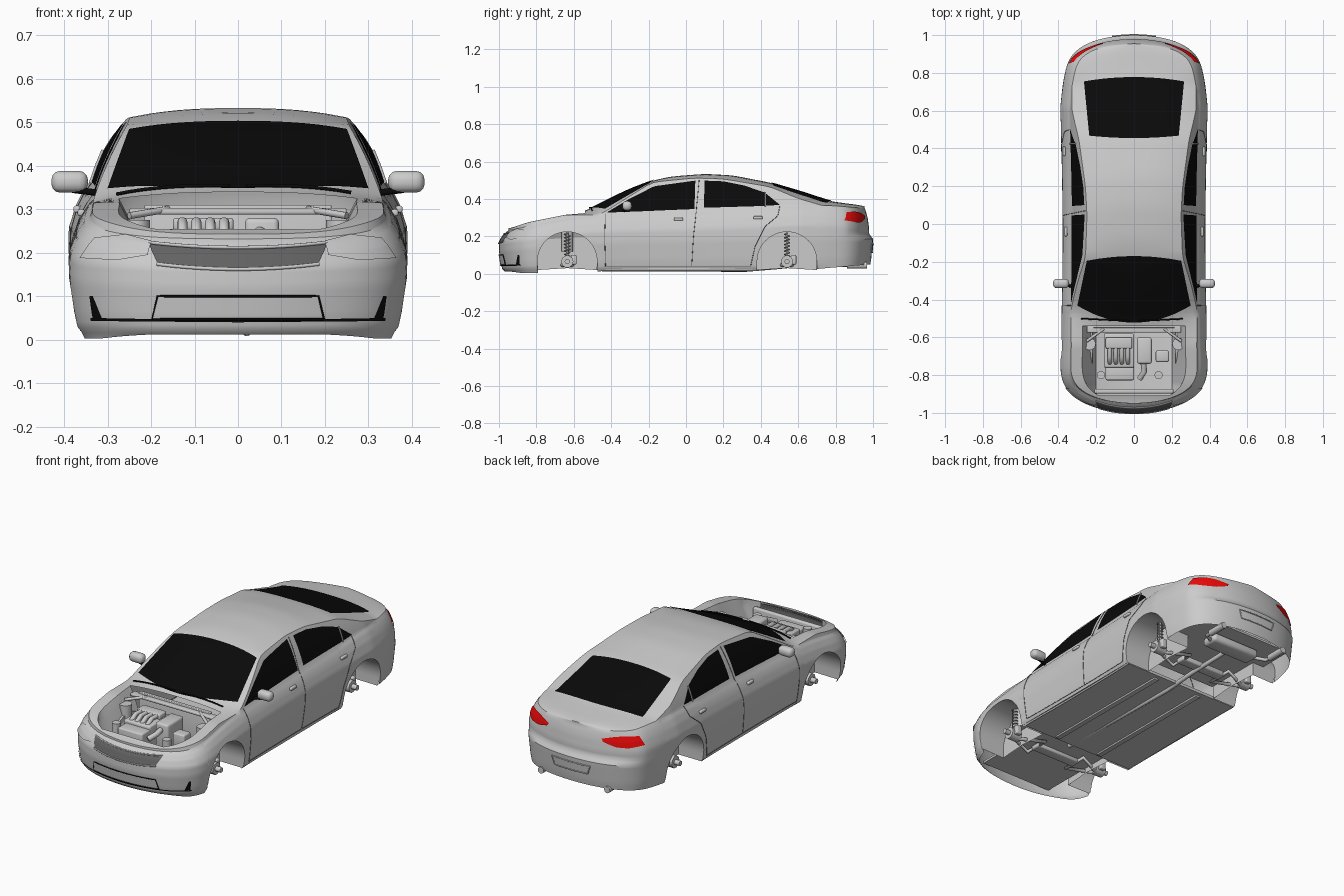
import bpy, bmesh
from math import sin, cos, pi, asin, acos, hypot

if "Cube" in bpy.data.objects:
    bpy.data.objects.remove(bpy.data.objects["Cube"])

def mat(name, c):
    m = bpy.data.materials.new(name)
    m.diffuse_color = (*c, 1)
    m.use_nodes = True
    m.node_tree.nodes["Principled BSDF"].inputs["Base Color"].default_value = m.diffuse_color
    return m
BLACK, RED = mat("black", (.003, .003, .003)), mat("red", (.85, .003, .003))
DARK = mat("dark_grey", (.12, .12, .12))

# --- interpolation helpers
def lerp(tab, v):
    for (a, p), (b, q) in zip(tab, tab[1:]):
        if v <= b:
            return p + (q - p) * max(0, (v - a) / (b - a))
    return tab[-1][1]
def soft(tab, v):
    return sum(lerp(tab, v + d) for d in (-.03, -.015, 0, .015, .03)) / 5
def along(pts, t):
    t *= len(pts) - 1
    i = min(int(t), len(pts) - 2)
    return [a + (b - a) * (t - i) for a, b in zip(pts[i], pts[i + 1])]
def bow(w, y_mid, y_end, n=16):
    return [(w * k, y_mid + (y_end - y_mid) * k * k) for k in (2 * i / n - 1 for i in range(n + 1))]

# --- mesh helpers
def finish(name, bm, material=None, mirror=False, angle=35):
    bmesh.ops.recalc_face_normals(bm, faces=bm.faces)
    me = bpy.data.meshes.new(name)
    bm.to_mesh(me)
    bm.free()
    ob = bpy.data.objects.new(name, me)
    bpy.context.collection.objects.link(ob)
    if material:
        me.materials.append(material)
    bpy.ops.object.select_all(action='DESELECT')
    ob.select_set(True)
    bpy.context.view_layer.objects.active = ob
    bpy.ops.object.shade_smooth_by_angle(angle=angle * pi / 180)
    if mirror:
        ob.modifiers.new("mirror", 'MIRROR')

def grid(name, rows, material=None, mirror=False, keep=lambda i, j: True):
    bm = bmesh.new()
    vs = [[bm.verts.new(p) for p in r] for r in rows]
    for i in range(len(vs) - 1):
        for j in range(len(vs[0]) - 1):
            if keep(i, j):
                bm.faces.new((vs[i][j], vs[i + 1][j], vs[i + 1][j + 1], vs[i][j + 1]))
    bmesh.ops.remove_doubles(bm, verts=bm.verts, dist=1e-4)
    bmesh.ops.delete(bm, geom=[v for v in bm.verts if not v.link_faces], context='VERTS')
    finish(name, bm, material, mirror)

def patch(name, f, low, high, material=None, mirror=False, nu=28, nv=12):
    rows = []
    for i in range(nu + 1):
        a, b = along(low, i / nu), along(high, i / nu)
        rows.append([f(*along([a, b], j / nv)) for j in range(nv + 1)])
    grid(name, rows, material, mirror)

def box(name, c, s, bevel=.008, material=None, mirror=False):
    bm = bmesh.new()
    bmesh.ops.create_cube(bm, size=1)
    for v in bm.verts:
        v.co = [c[k] + v.co[k] * s[k] for k in range(3)]
    if bevel:
        bmesh.ops.bevel(bm, geom=bm.edges[:], offset=bevel, segments=3, profile=.5, affect='EDGES')
    finish(name, bm, material, mirror)

def tube(name, pts, r, material=None, mirror=False):
    cu = bpy.data.curves.new(name, 'CURVE')
    cu.dimensions, cu.bevel_depth, cu.bevel_resolution, cu.use_fill_caps = '3D', r, 3, True
    for sx in ((1, -1) if mirror else (1,)):
        sp = cu.splines.new('POLY')
        sp.points.add(len(pts) - 1)
        for q, p in zip(sp.points, pts):
            q.co = (sx * p[0], p[1], p[2], 1)
    if material:
        cu.materials.append(material)
    bpy.context.collection.objects.link(bpy.data.objects.new(name, cu))

# --- body shape: plan outline, belt line, roof line, pillar line
BELT = [(-1, .23), (-.9, .25), (-.8, .27), (-.6, .303), (-.45, .32), (0, .336), (.4, .352), (.6, .364), (.8, .364), (1, .35)]
ROOF = [(-.95, .24), (-.85, .275), (-.6, .325), (-.52, .343), (-.4, .405), (-.3, .452), (-.18, .498), (-.08, .52),
        (.1, .534), (.25, .526), (.45, .487), (.62, .437), (.77, .388), (.85, .377), (.93, .367), (.97, .357)]
PILLAR = [(-.46, .315), (-.18, .49), (.05, .512), (.2, .507), (.45, .465), (.6, .402), (.78, .35)]
INSET = [(0, .034), (.06, .018), (.2, .01), (.5, 0), (.7, .001), (.85, .018), (.95, .036), (1, .05)]
ARCHES, AR, AZ = (-.635, .54), .16, .064

def ramp(v, a, b):
    return min(1, max(0, (v - a) / (b - a)))
def outline(u):
    if u < 1:
        a = pi / 2 * (1 - u)
        return .39 * cos(a), -.72 - .28 * max(0, sin(a)) ** (2 / 3)
    if u <= 2:
        return .39 - .012 * sin(pi * (u - 1)), -.72 + 1.32 * (u - 1)
    a = pi / 2 * (u - 2)
    y = .6 + .4 * sin(a) ** .42
    return (.39 - .018 * ramp(y, .62, .8)) * cos(a), y
def u_of_y(y):
    if y < -.72:
        return 1 - asin(min(1, ((-.72 - y) / .28) ** 1.5)) * 2 / pi
    return 2 + asin(min(1, ((y - .6) / .4) ** (1 / .42))) * 2 / pi if y > .6 else 1 + (y + .72) / 1.32

def skin(u, z, lift=0):
    x, y = outline(u)
    (x0, y0), (x1, y1) = outline(max(0, u - .002)), outline(min(3, u + .002))
    n = hypot(x1 - x0, y1 - y0)
    h = (z - .01) / (soft(BELT, y) - .01)
    back = ramp(y, .86, .96)      # tail: bumper ledge, then an upright boot lid
    off = lerp(INSET, h) * (1 - .5 * back * ramp(h, .6, .8)) + .02 * back * ramp(z, .185, .215) - lift
    return (0 if u in (0, 3) else x - (y1 - y0) / n * off, y + (x1 - x0) / n * off, z)
def side_x(xb, dz):
    return xb - .3 * dz - .9 * dz * dz
def heights(y, b):
    h = max(b + .002, soft(ROOF, y))
    return min(h - .001, max(b, soft(PILLAR, y))), h
def flank(y, z, lift=.004):
    u = u_of_y(y)
    b = soft(BELT, y)
    if z <= b:
        return skin(u, z, lift)
    return (side_x(skin(u, b)[0], z - b) + lift, y, z)
def top(x, y, lift=.004):
    b = soft(BELT, y)
    he, h = heights(y, b)
    xe = side_x(skin(u_of_y(y), b)[0], he - b)
    return (x, y, he + (h - he) * (1 - min(1, abs(x) / xe) ** 2.5) + lift)
def end(u_end, lift=.004):
    def f(x, z):
        a = acos(min(1, abs(x) / (.372 if u_end else .39))) * 2 / pi
        p = skin(2 + a if u_end else 1 - a, z, lift)
        return (p[0] if x >= 0 else -p[0], p[1], z)
    return f
nose, tail = end(0), end(3)

# --- body shell, with wheel arches in the lower edge and an open engine bay
def low(y):
    for c in ARCHES:
        if abs(y - c) <= AR + 1e-6:
            return AZ + max(0, AR ** 2 - (y - c) ** 2) ** .5
    return lerp([(-.97, .012), (-.9, .003), (-.8, .003), (-.4, .015), (.6, .015), (.75, .03), (1, .05)], y)
us = [i / 22 * u_of_y(-.81) for i in range(23)]
for c in ARCHES:
    us += [u_of_y(c + (AR + .002) * s) for s in (-1, 1)]
    us += [u_of_y(c - AR * cos(pi * i / 24)) for i in range(25)]
us += [u_of_y(-.44 + .8 * i / 24) for i in range(25)]
us += [u_of_y(.715 + .025 * i) for i in range(6)]
us += [u_of_y(.86) + (3 - u_of_y(.86)) * i / 20 for i in range(21)]
us.sort()
SROWS, FR = 20, (.94, .82, .7, .56, .42, .28, .14, 0)
def column(u):
    y0 = outline(u)[1]
    b, lo = soft(BELT, y0), low(y0)
    col = [skin(u, lo + (b - lo) * j / SROWS) for j in range(SROWS + 1)]
    xb, y, _ = col[-1]
    he, h = heights(y, b)
    col += [(side_x(xb, (he - b) * j / 5) if u not in (0, 3) else 0, y, b + (he - b) * j / 5) for j in range(1, 6)]
    xe = col[-1][0]
    return col + [(xe * f, y, he + (h - he) * (1 - f ** 2.5)) for f in FR]
cols = [column(u) for u in us]
EDGE = SROWS + 7
bay = [c for c in cols if -.91 < c[-1][1] < -.53]
grid("body_shell", cols, None, True, lambda i, j: not (j >= EDGE and cols[i] in bay and cols[i + 1] in bay))
grid("engine_bay_liner", [[c[EDGE], (min(.25, c[EDGE][0]), c[EDGE][1], c[EDGE][2] - .045),
                           (.2, c[EDGE][1], .14), (0, c[EDGE][1], .1)] for c in bay], None, True)

# --- wheel wells
for c, n in zip(ARCHES, ("front", "rear")):
    pts = [(c - AR * cos(pi * i / 24), AZ + AR * sin(pi * i / 24)) for i in range(25)]
    pts = [(pts[0][0], .02)] + pts + [(pts[-1][0], .02)]
    grid(n + "_wheel_well", [[flank(y, z, 0), (.22, y, z), (.22, c, .03)] for y, z in pts], None, True)

# --- glass
patch("windshield", top, bow(.3, -.522, -.432), bow(.25, -.17, -.195), BLACK, nu=32)
patch("rear_window", top, bow(.237, .455, .468), bow(.265, .778, .755), BLACK, nu=32)
patch("front_side_window", flank, [(-.42, .327), (-.26, .333), (-.1, .34), (.045, .346)],
      [(-.42, .33), (-.3, .402), (-.17, .468), (.05, .498)], BLACK, True)
patch("rear_side_window", flank, [(.095, .353), (.2, .356), (.3, .359), (.4, .362), (.5, .368)],
      [(.1, .498), (.2, .494), (.31, .472), (.42, .435), (.5, .37)], BLACK, True)
tube("quarter_window_bar", [flank(.425, z, .006) for z in (.36, .4, .436)], .004, None, True)

# --- nose: headlights, grille, bumper openings
patch("headlight", end(0, .006), [(.21, .195), (.28, .183), (.362, .188)], [(.21, .228), (.28, .243), (.35, .235)], None, True)
patch("upper_grille", nose, bow(.185, .164, .176), bow(.213, .208, .22), DARK)
for n, z0, z1, w in (("grille_top_trim", .212, .224, .215), ("grille_bottom_trim", .162, .174, .187)):
    tube(n, [end(0, .003)(x, z) for x, z in bow(w, z0, z1)], .004)
patch("lower_grille", nose, [(-.2, .048), (0, .048), (.2, .048)], [(-.185, .1), (0, .1), (.185, .1)])
tube("lower_grille_frame", [nose(x, z) for x, z in [(.2 - .02 * i, .047) for i in range(21)] + [(-.185, .1)]
                            + [(-.185 + .0185 * i, .1) for i in range(21)] + [(.2, .047)]], .0025, BLACK)
patch("bumper_lip", end(0, .005), [(-.345, .043), (0, .04), (.345, .043)], [(-.345, .05), (0, .044), (.345, .05)], BLACK, nu=40, nv=2)
patch("bumper_slot", nose, [(.318, .05), (.34, .05)], [(.334, .1), (.342, .1)], BLACK, True, 6, 6)

# --- tail: lamps, plate panel, exhaust tips
patch("tail_lamp", end(3, .005), [(.175, .295), (.24, .276), (.3, .274), (.352, .285)],
      [(.165, .31), (.24, .328), (.3, .333), (.342, .33)], RED, True)
patch("plate_panel", tail, [(-.1, .115), (.1, .115)], [(-.115, .16), (.115, .16)])
tube("plate_frame", [tail(*along([(-.1, .115), (.1, .115), (.115, .16), (-.115, .16), (-.1, .115)], i / 32)) for i in range(33)], .003)
tube("exhaust_tip", [(.2, .86, .045), (.2, .968, .045)], .018, None, True)

# --- doors: seams, handles, mirrors
for n, pts in (("front_door_seam", [(-.43, .32), (-.435, .2), (-.43, .04)]),
               ("middle_door_seam", [(.07, .5), (.055, .34), (.04, .2), (.03, .04)]),
               ("rear_door_seam", [(.5, .36), (.49, .31), (.42, .25), (.37, .15), (.345, .04)]),
               ("sill_seam", [(-.43, .04), (0, .04), (.345, .04)])):
    tube(n, [flank(*along(pts, i / 20), lift=0) for i in range(21)], .0017, DARK, True)
for n, y, z in (("front_door_handle", -.04, .292), ("rear_door_handle", .385, .3)):
    box(n, (flank(y, z)[0], y, z), (.016, .05, .016), .005, None, True)
box("mirror_housing", (.387, -.315, .363), (.084, .05, .05), .02, None, True)
tube("mirror_arm", [(.325, -.33, .338), (.38, -.32, .345)], .008, BLACK, True)
for n, a, b in (("left_wiper", -.28, -.02), ("right_wiper", .02, .26)):
    tube(n, [top(a + (b - a) * i / 8, -.515 + .05 * abs(a + (b - a) * i / 8), .006) for i in range(9)], .004, BLACK)

# --- engine bay
box("firewall", (0, -.54, .2), (.43, .02, .22), .004)
box("cowl_tray", (0, -.555, .295), (.5, .04, .015), .005)
box("radiator_support", (0, -.885, .165), (.42, .025, .13))
box("engine_block", (-.08, -.67, .18), (.16, .18, .15))
box("engine_cover", (-.08, -.63, .265), (.14, .06, .03))
for i in range(4):
    x = -.128 + .032 * i
    tube("intake_runner", [(x, -.63, .265), (x, -.7, .27), (x, -.735, .25), (x, -.74, .2)], .012)
box("radiator_box", (-.075, -.785, .2), (.15, .085, .08))
box("battery", (.055, -.67, .205), (.078, .14, .15), .012)
box("fuse_box", (.15, -.7, .2), (.07, .06, .09))
tube("washer_tank", [(-.175, -.8, .12), (-.175, -.8, .25)], .022)
tube("coolant_tank", [(.13, -.8, .12), (.13, -.8, .24)], .022)
tube("air_hose", [(.05, -.74, .245), (.055, -.78, .24), (.03, -.82, .22)], .015)
tube("strut_tower", [(.235, -.635, .12), (.235, -.635, .275)], .033, None, True)
tube("brace_bar", [(.25, -.62, .285), (.16, -.555, .3)], .008, None, True)

# --- suspension
for c, n in zip(ARCHES, ("front", "rear")):
    x = .275
    tube(n + "_spring", [(x + .014 * cos(i * pi / 6), c + .014 * sin(i * pi / 6), .09 + .125 * i / 84) for i in range(85)], .003, None, True)
    tube(n + "_damper", [(x, c, .06), (x, c, .22)], .006, None, True)
    tube(n + "_hub", [(.255, c, .065), (.315, c, .065)], .033, None, True)
    tube(n + "_axle", [(.31, c, .065), (.345, c, .065)], .014, None, True)
    box(n + "_caliper", (.285, c + .035, .075), (.035, .03, .05), .006, None, True)
    tube(n + "_control_arm", [(.28, c, .045), (.13, c + .07, .05), (.13, c - .07, .05), (.28, c, .045)], .01, None, True)
    box(n + "_subframe", (0, c, .055), (.28, .06, .03))

# --- underbody
box("floor_pan", (0, -.047, .03), (.72, .84, .016), 0)
box("front_tray", (0, -.71, .065), (.44, .49, .012), 0)
box("rear_floor", (0, .54, .1), (.44, .34, .012), 0)
box("boot_floor", (0, .8, .1), (.58, .2, .012), 0)
box("floor_rail", (.14, -.05, .02), (.03, .8, .015), .003, None, True)
tube("exhaust_pipe", [(.02, -.5, .035), (.02, .3, .02), (.02, .48, .035), (0, .74, .06)], .012)
box("muffler", (0, .78, .065), (.3, .1, .05), .02)
tube("tail_pipe", [(.13, .78, .06), (.2, .83, .045), (.2, .88, .045)], .01, None, True)
